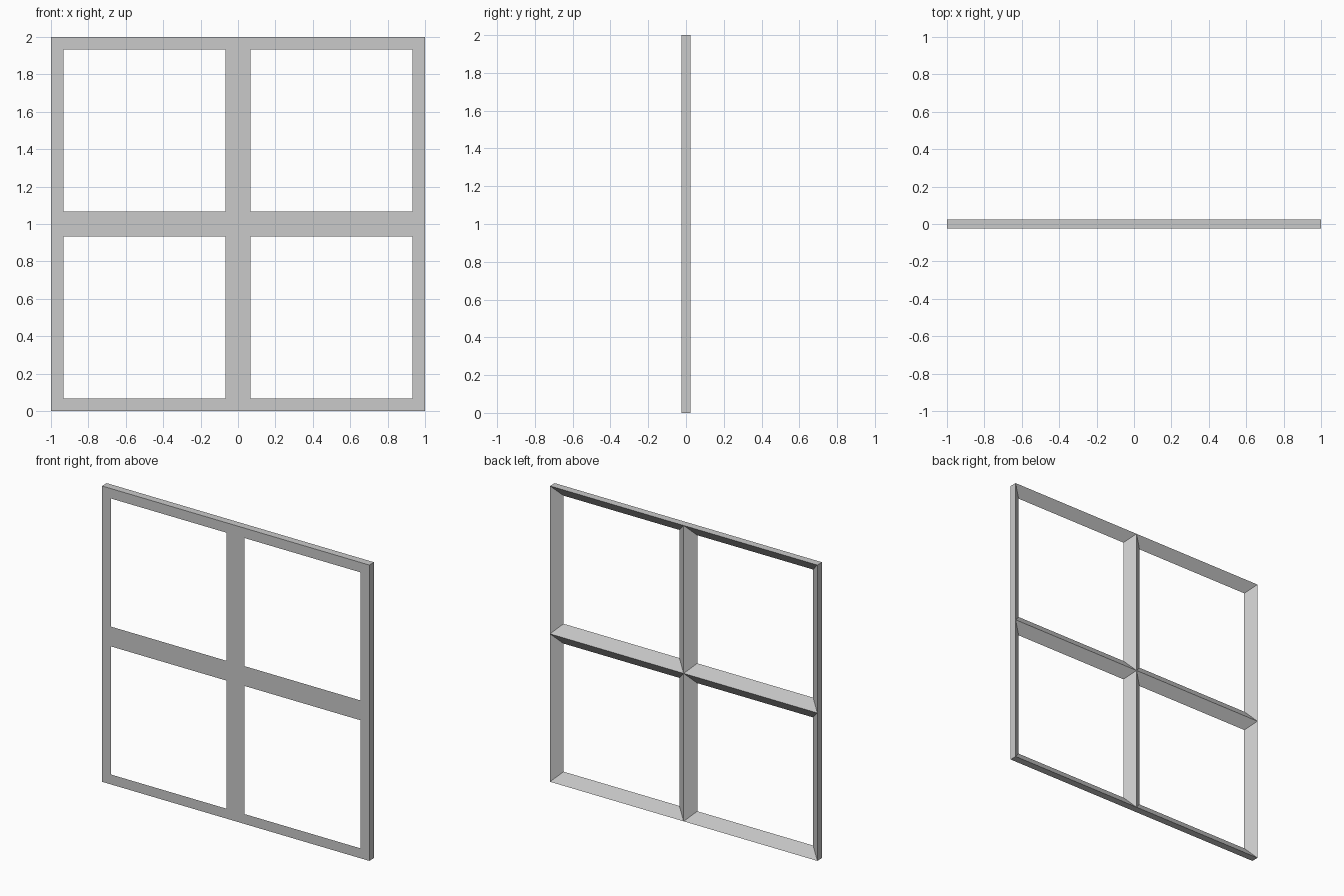
import bpy
import bmesh
from mathutils import Matrix

cube = bpy.data.objects.get("Cube")
if cube:
    bpy.data.objects.remove(cube, do_unlink=True)

FRONT, BACK = -0.025, 0.025
BAR = 0.067

# Plain grey material
grey = bpy.data.materials.new("light grey")
grey.use_nodes = True
colour = (0.59, 0.59, 0.59, 1)
grey.diffuse_color = colour
grey.node_tree.nodes["Principled BSDF"].inputs["Base Color"].default_value = colour


def add_lattice(bm, y):
    """Upright two-by-two lattice at depth y, its opening rims on the front plane."""
    place = Matrix.Translation((0, y, 1)) @ Matrix.Rotation(1.5707963, 4, "X")
    verts = bmesh.ops.create_grid(bm, x_segments=2, y_segments=2, size=1, matrix=place)["verts"]
    panes = list({f for v in verts for f in v.link_faces})
    bmesh.ops.inset_individual(bm, faces=panes, thickness=BAR, use_even_offset=True)
    for v in {v for f in panes for v in f.verts}:
        v.co.y = FRONT
    bmesh.ops.delete(bm, geom=panes, context="FACES")


# Flat front and ridged back, welded around the four openings
bm = bmesh.new()
add_lattice(bm, FRONT)
add_lattice(bm, BACK)
bmesh.ops.remove_doubles(bm, verts=bm.verts, dist=0.0005)

# Outer edge of the frame
bmesh.ops.bridge_loops(bm, edges=[e for e in bm.edges if e.is_boundary])
bmesh.ops.recalc_face_normals(bm, faces=bm.faces)

mesh = bpy.data.meshes.new("window_frame")
bm.to_mesh(mesh)
bm.free()
mesh.materials.append(grey)
frame = bpy.data.objects.new("window_frame", mesh)
bpy.context.collection.objects.link(frame)
